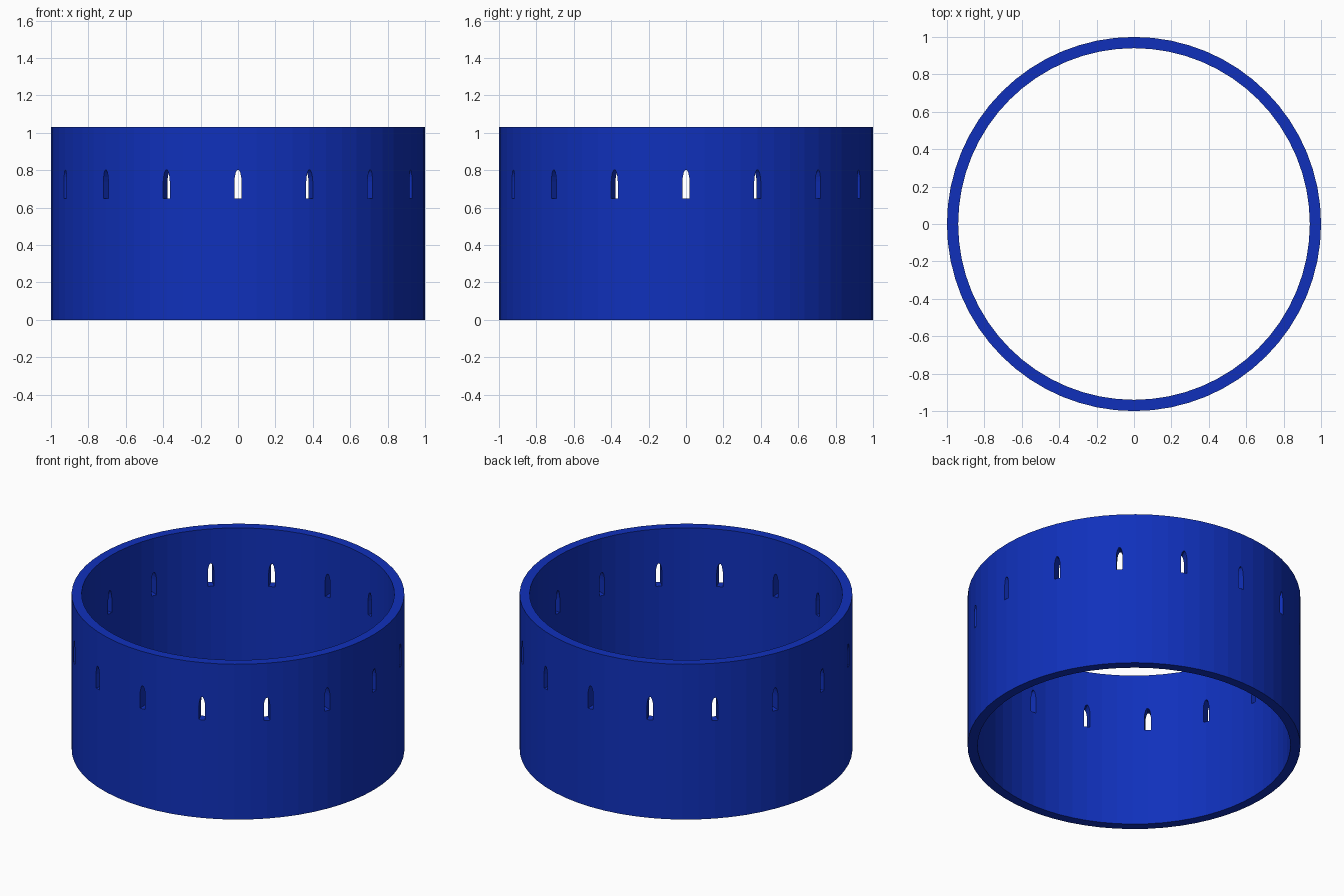
import bpy, bmesh
from math import sin, cos, pi

if "Cube" in bpy.data.objects:
    bpy.data.objects.remove(bpy.data.objects["Cube"])

SIDES, R_OUT, R_IN, HEIGHT = 64, 1.0, 0.94, 1.03
WINDOWS = 16


def make_object(name, bm):
    bmesh.ops.recalc_face_normals(bm, faces=bm.faces)
    mesh = bpy.data.meshes.new(name)
    bm.to_mesh(mesh)
    bm.free()
    ob = bpy.data.objects.new(name, mesh)
    bpy.context.collection.objects.link(ob)
    return ob


# Round wall: rectangular section swept around the z axis
bm = bmesh.new()
section = [(R_OUT, 0), (R_OUT, HEIGHT), (R_IN, HEIGHT), (R_IN, 0)]
rings = [[bm.verts.new((r * cos(2 * pi * i / SIDES), r * sin(2 * pi * i / SIDES), z))
          for r, z in section] for i in range(SIDES)]
for i in range(SIDES):
    a, b = rings[i], rings[(i + 1) % SIDES]
    for j in range(4):
        k = (j + 1) % 4
        bm.faces.new((a[j], b[j], b[k], a[k]))
wall = make_object("round_wall", bm)

# Arched window cutters, one radial prism per window
half = [(0.019, 0.65), (0.019, 0.74), (0.017, 0.765), (0.012, 0.787), (0.005, 0.801)]
arch = half + [(-x, z) for x, z in reversed(half)]
bm = bmesh.new()
for n in range(WINDOWS):
    t = 2 * pi * n / WINDOWS
    inner, outer = [[bm.verts.new((r * cos(t) - x * sin(t), r * sin(t) + x * cos(t), z))
                     for x, z in arch] for r in (0.85, 1.1)]
    bm.faces.new(inner)
    bm.faces.new(outer)
    for j in range(len(arch)):
        k = (j + 1) % len(arch)
        bm.faces.new((inner[j], inner[k], outer[k], outer[j]))
cutter = make_object("window_cutter", bm)
cutter.hide_render = True
cutter.hide_set(True)

cut = wall.modifiers.new("windows", 'BOOLEAN')
cut.operation = 'DIFFERENCE'
cut.solver = 'EXACT'
cut.object = cutter

# Deep blue finish
blue = bpy.data.materials.new("deep_blue")
blue.diffuse_color = (0.005, 0.03, 0.5, 1)
blue.use_nodes = True
blue.node_tree.nodes["Principled BSDF"].inputs["Base Color"].default_value = blue.diffuse_color
wall.data.materials.append(blue)
